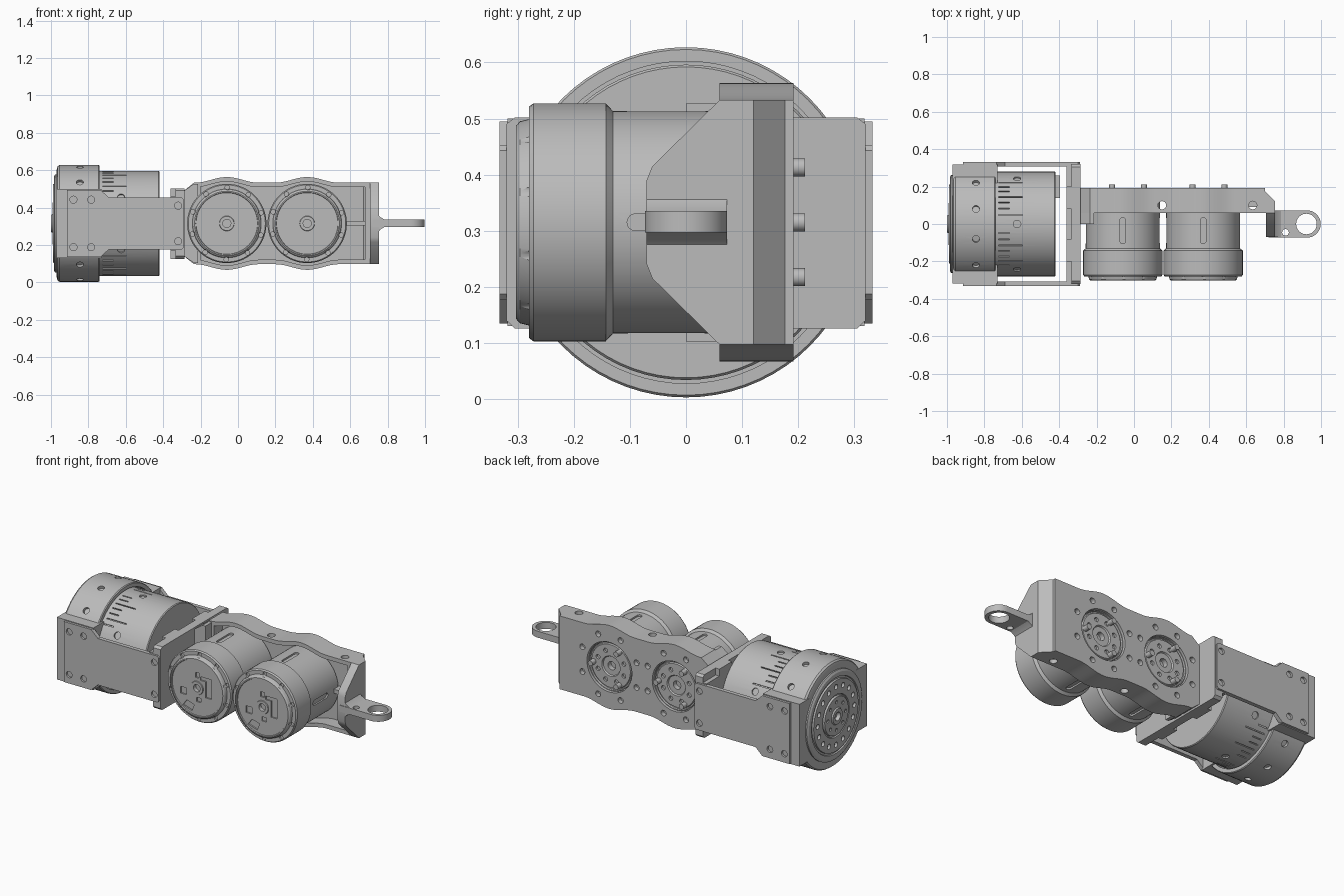
import bpy, bmesh, math
from mathutils import Matrix

if "Cube" in bpy.data.objects:
    bpy.data.objects.remove(bpy.data.objects["Cube"])

ZC = 0.315                      # height of every motor axis
MOTORS = (-0.06, 0.37)          # x of the two arm motors
TAU = 2 * math.pi
# local (u, v, along) to world axes
AXES = {"x": lambda u, v, t: (t, u, v),
        "y": lambda u, v, t: (u, t, v),
        "z": lambda u, v, t: (u, v, t)}

gray = bpy.data.materials.new("plain gray")
gray.use_nodes = True
gray.diffuse_color = (0.5, 0.5, 0.5, 1)
gray.node_tree.nodes["Principled BSDF"].inputs["Base Color"].default_value = gray.diffuse_color


def finish(bm, name):
    bmesh.ops.recalc_face_normals(bm, faces=bm.faces)
    me = bpy.data.meshes.new(name)
    bm.to_mesh(me)
    bm.free()
    me.materials.append(gray)
    ob = bpy.data.objects.new(name, me)
    bpy.context.collection.objects.link(ob)
    return ob


def bridge(bm, a, b):
    for i in range(len(a)):
        j = (i + 1) % len(a)
        bm.faces.new((a[i], a[j], b[j], b[i]))


def add_prism(bm, outline, axis, lo, hi):
    a, b = [[bm.verts.new(AXES[axis](u, v, t)) for u, v in outline] for t in (lo, hi)]
    bridge(bm, a, b)
    bm.faces.new(a)
    bm.faces.new(b)


def prism(name, outline, axis, lo, hi):
    bm = bmesh.new()
    add_prism(bm, outline, axis, lo, hi)
    return finish(bm, name)


def ring(u, v, r, count, start=0.0):
    return [(u + r * math.cos(start + TAU * i / count), v + r * math.sin(start + TAU * i / count))
            for i in range(count)]


def circle(u, v, r, n=16):
    return ring(u, v, r, n)


def lathe(name, profile, axis, u, v, n=72):
    """Solid of revolution from (radius, along) points."""
    bm = bmesh.new()
    rings = [[bm.verts.new(AXES[axis](a, b, t)) for a, b in circle(u, v, r, n)] for r, t in profile]
    for a, b in zip(rings, rings[1:]):
        bridge(bm, a, b)
    bm.faces.new(rings[0])
    bm.faces.new(rings[-1])
    return finish(bm, name)


def rect(u, v, w, h):
    return [(u - w / 2, v - h / 2), (u + w / 2, v - h / 2), (u + w / 2, v + h / 2), (u - w / 2, v + h / 2)]


def capsule(u, v, w, length):
    h = length / 2 - w / 2
    arc = [math.pi * i / 8 for i in range(9)]
    return [(u + w / 2 * math.cos(a), v + h + w / 2 * math.sin(a)) for a in arc] + \
           [(u - w / 2 * math.cos(a), v - h - w / 2 * math.sin(a)) for a in arc]


def carve(ob, cuts, turned=()):
    """Cut separate prisms from ob; turned holds (prism, matrix) pairs."""
    bm = bmesh.new()
    for c in cuts:
        add_prism(bm, *c)
    for c, m in turned:
        old = set(bm.verts)
        add_prism(bm, *c)
        bmesh.ops.transform(bm, matrix=m, verts=[v for v in bm.verts if v not in old])
    cutter = finish(bm, "cutter")
    cutter.hide_render = True
    mod = ob.modifiers.new("cut", "BOOLEAN")
    mod.object, mod.operation, mod.solver, mod.use_self = cutter, "DIFFERENCE", "EXACT", True
    me = bpy.data.meshes.new_from_object(ob.evaluated_get(bpy.context.evaluated_depsgraph_get()))
    ob.modifiers.clear()
    ob.data = me
    bpy.data.objects.remove(cutter)


def about(axis, angle, x=0.0):
    return Matrix.Translation((x, 0, ZC)) @ Matrix.Rotation(angle, 4, axis)


# Large motor: clamp ring, drum and output flange
clamp = lathe("clamp_ring", [(0.285, -0.97), (0.305, -0.965), (0.312, -0.955), (0.312, -0.745),
                             (0.308, -0.74), (0.287, -0.74), (0.287, -0.8)], "x", 0, ZC)
carve(clamp, [], [((circle(-0.845, 0, 0.019), "z", 0.295, 0.35),
                   about("X", math.radians(15 + 30 * i))) for i in range(12)])
drum = lathe("large_motor_drum", [(0.281, -0.85), (0.281, -0.425), (0.277, -0.42)], "x", 0, ZC)
slits = []
for i, a in enumerate((-52, -45, -38, -31, -24, -17, -10, 10, 17, 24, 31, 38, 45, 52)):
    for side in (0, 180):
        length = 0.13 if i % 3 == 0 else 0.06
        slits.append(((rect(-0.725 + length / 2, 0, length, 0.006), "z", 0.272, 0.3),
                      about("X", math.radians(a + side))))
slits += [((circle(-0.625, 0, 0.02), "z", 0.272, 0.3), about("X", TAU * i / 6)) for i in range(6)]
carve(drum, [], slits)
prism("cable_socket", rect(0.2, ZC, 0.12, 0.12), "x", -0.43, -0.395)
flange = lathe("output_flange", [(0.262, -0.96), (0.262, -0.978), (0.25, -0.985), (0.225, -0.985),
                                 (0.222, -0.978), (0.212, -0.978), (0.21, -0.988), (0.125, -0.988),
                                 (0.122, -0.98), (0.115, -0.98), (0.112, -0.992), (0.05, -0.992),
                                 (0.045, -1.0), (0.025, -1.0), (0.02, -0.98)], "x", 0, ZC)
carve(flange, [(circle(u, v, 0.015), "x", -1.1, -0.972) for u, v in ring(0, ZC, 0.172, 16)] +
      [(circle(u, v, 0.01), "x", -1.1, -0.985) for u, v in ring(0, ZC, 0.083, 8)])

# Yoke: two side plates with pads and the cross wall
half = [(-0.915, 0.18), (-0.735, 0.18), (-0.69, 0.138), (-0.3, 0.138), (-0.29, 0.128)]
plate = [(x, ZC + h) for x, h in half] + [(x, ZC - h) for x, h in reversed(half)]
bolts = [(x, ZC + s * d) for x, d in ((-0.88, 0.127), (-0.785, 0.127), (-0.32, 0.095)) for s in (-1, 1)]
for side, s in (("front", -1), ("back", 1)):
    p = prism(side + "_yoke_plate", plate, "y", *sorted((s * 0.308, s * 0.332)))
    carve(p, [(circle(u, v, 0.019), "y", *sorted((s * 0.32, s * 0.4))) for u, v in bolts])
    prism(side + "_yoke_pad", rect(-0.85, ZC, 0.24, 0.37), "y", *sorted((s * 0.22, s * 0.318)))
wall = prism("yoke_cross_wall", [(-0.32, 0.14), (-0.305, 0.126), (0.305, 0.126), (0.32, 0.14),
                                 (0.32, 0.49), (0.305, 0.502), (-0.305, 0.502), (-0.32, 0.49)],
             "x", -0.36, -0.285)
carve(wall, [(rect(s * 0.27, z, 0.14, 0.08), "x", -0.4, -0.335) for s in (-1, 1) for z in (0.13, 0.5)] +
      [(rect(0, z, 0.16, 0.08), "x", -0.4, -0.335) for z in (0.13, 0.5)])


# Arm bracket: a tray with a wavy outline
def reach(x):
    near = min(abs(x - c) for c in MOTORS)
    bulge = 0.015 * (1 + math.cos(math.pi * near / 0.17)) if near < 0.17 else 0
    return 0.218 + bulge


def wavy(x0, x1, inset):
    xs = [x0 + (x1 - x0) * i / 56 for i in range(57)]
    return [(x, ZC + reach(x) - inset) for x in xs] + [(x, ZC - reach(x) + inset) for x in reversed(xs)]


outline = [(-0.295, ZC - 0.17), (-0.295, ZC + 0.17)] + wavy(-0.235, 0.7, 0)
arm = prism("arm_bracket", outline, "y", 0.06, 0.192)
carve(arm, [(wavy(-0.2, 0.68, 0.024), "y", -0.1, 0.14)])
cuts = [(circle(x, 0.1, 0.022), "z", -0.1, 0.8) for x in (0.15, 0.635)]
for c in MOTORS:
    cuts.append((circle(c, ZC, 0.148, 64), "y", 0.13, 0.3))
    cuts += [(circle(u, v, 0.017), "y", 0.165, 0.3) for u, v in ring(c, ZC, 0.193, 8, math.pi / 8)]
carve(arm, cuts)
prism("arm_root", [(-0.295, ZC - 0.17), (-0.295, ZC + 0.17), (-0.235, ZC + 0.212), (-0.215, ZC + 0.212),
                   (-0.215, ZC - 0.212), (-0.235, ZC - 0.212)], "y", 0.0, 0.15)
prism("tray_rib", rect(0.63, ZC, 0.13, 0.024), "y", 0.09, 0.15)

# End wall and towing lug
prism("end_corner", [(0.69, 0.06), (0.755, 0.06), (0.755, 0.12), (0.685, 0.192), (0.66, 0.192),
                     (0.66, 0.15), (0.69, 0.12)], "z", 0.097, 0.533)
prism("end_wall", [(0.12, 0.533), (0.06, 0.533), (-0.06, 0.415), (-0.07, 0.39), (-0.07, 0.24),
                   (-0.06, 0.215), (0.06, 0.097), (0.12, 0.097)], "x", 0.705, 0.755)
tip = [(0.925 + 0.073 * math.sin(math.pi * i / 24), -0.073 * math.cos(math.pi * i / 24)) for i in range(25)]
lug = prism("lug", [(0.72, 0.073), (0.72, -0.073)] + tip, "z", 0.297, 0.335)
carve(lug, [(circle(0.922, 0, 0.055, 40), "z", 0.2, 0.4), (circle(0.81, -0.045, 0.018), "z", 0.2, 0.4)])
prism("lug_fillet", [(0.75, 0.27), (0.762, 0.283), (0.785, 0.297), (0.785, 0.335),
                     (0.762, 0.348), (0.75, 0.361)], "y", -0.07, 0.073)

# Two arm motors, axis front to back
POCKETS = [[(0.02, 0.05), (0.055, 0.05), (0.055, -0.045), (0.095, -0.045), (0.095, 0.072), (0.02, 0.072)],
           rect(-0.09, -0.04, 0.04, 0.04), rect(0.01, -0.07, 0.03, 0.025), rect(0, 0.075, 0.025, 0.03),
           [(-0.095, -0.125), (-0.035, -0.145), (-0.02, -0.105), (-0.07, -0.09)]]
for side, c in zip(("inner", "outer"), MOTORS):
    body = lathe(side + "_arm_motor", [
        (0.055, 0.17), (0.06, 0.178), (0.128, 0.178), (0.132, 0.17), (0.138, 0.17), (0.14, 0.18),
        (0.144, 0.18), (0.144, 0.132), (0.198, 0.132), (0.198, -0.13), (0.212, -0.143), (0.212, -0.272),
        (0.206, -0.28), (0.184, -0.28), (0.18, -0.296), (0.172, -0.303), (0.166, -0.303),
        (0.164, -0.297), (0.04, -0.297), (0.038, -0.302)], "y", c, ZC)
    cuts = [(circle(u, v, 0.012), "y", -0.4, -0.27) for u, v in ring(c, ZC, 0.192, 10, 0.3)]
    cuts += [(circle(u, v, 0.013), "y", 0.165, 0.3) for u, v in ring(c, ZC, 0.092, 8, math.pi / 8)]
    cuts += [(circle(c, ZC, 0.022), "y", -0.4, -0.28), (circle(c, ZC, 0.025), "y", 0.14, 0.3)]
    # shallow pockets in the cover
    cuts += [([(c + u, ZC + v) for u, v in p], "y", -0.4, -0.289) for p in POCKETS]
    slots = [((capsule(0, -0.035, 0.03, 0.14), "z", 0.188, 0.205), about("Y", TAU * i / 4, c)) for i in range(4)]
    carve(body, cuts, slots)
    for u, v in ring(c, ZC, 0.113, 3):
        prism(side + "_motor_pin", circle(u, v, 0.016), "y", 0.165, 0.212)

# Smooth the round parts, keep the edges sharp
for ob in bpy.context.scene.objects:
    ob.select_set(ob.type == "MESH")
    bpy.context.view_layer.objects.active = ob
bpy.ops.object.shade_smooth_by_angle(angle=math.radians(25))
